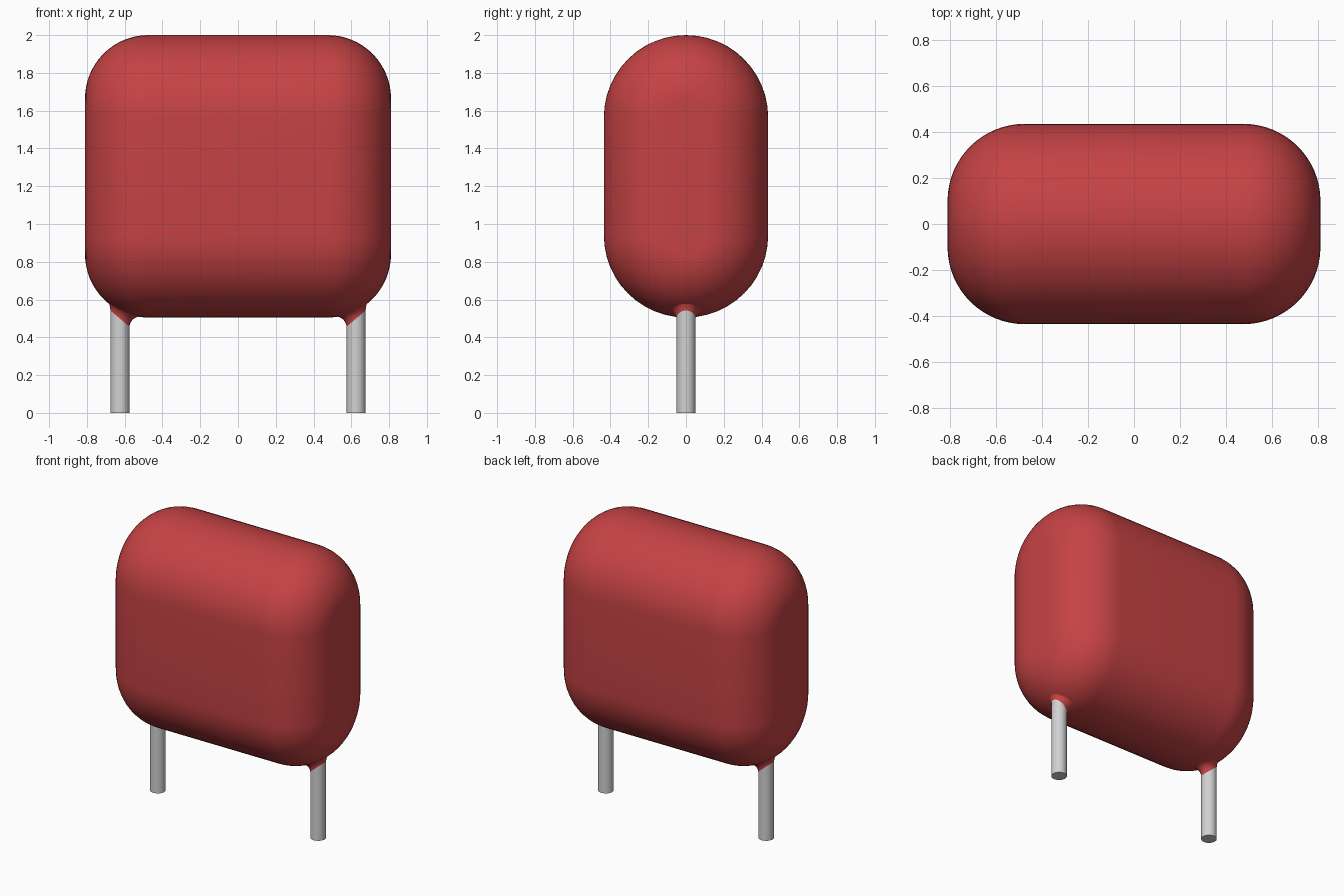
import bpy, bmesh, math

if "Cube" in bpy.data.objects:
    bpy.data.objects.remove(bpy.data.objects["Cube"], do_unlink=True)

HALF_X = 0.475            # straight half length before the end rounding
END_R = 0.335             # rounding radius of both ends
CORE_R = 0.10             # radius left on the flat ends
Z_LOW, Z_HIGH = 0.94, 1.565   # centres of the lower and upper round edges
LEAD_X, LEAD_R = 0.625, 0.05


def material(name, colour):
    m = bpy.data.materials.new(name)
    m.use_nodes = True
    m.diffuse_color = (*colour, 1)
    bsdf = next(n for n in m.node_tree.nodes if n.type == 'BSDF_PRINCIPLED')
    bsdf.inputs["Base Color"].default_value = (*colour, 1)
    return m


red = material("red_coating", (0.56, 0.055, 0.058))
metal = material("tinned_metal", (0.64, 0.64, 0.64))


def loft(name, rings, mat, caps):
    """Skin closed rings of equal length, optionally closing both ends."""
    bm = bmesh.new()
    loops = [[bm.verts.new(p) for p in ring] for ring in rings]
    n = len(loops[0])
    for a, b in zip(loops, loops[1:]):
        for i in range(n):
            j = (i + 1) % n
            bm.faces.new((a[i], a[j], b[j], b[i]))
    if caps:
        bm.faces.new(loops[0])
        bm.faces.new(loops[-1])
        bmesh.ops.recalc_face_normals(bm, faces=bm.faces)
    mesh = bpy.data.meshes.new(name)
    bm.to_mesh(mesh)
    bm.free()
    mesh.materials.append(mat)
    obj = bpy.data.objects.new(name, mesh)
    bpy.context.collection.objects.link(obj)
    bpy.ops.object.select_all(action='DESELECT')
    obj.select_set(True)
    bpy.context.view_layer.objects.active = obj
    bpy.ops.object.shade_smooth_by_angle(angle=math.radians(35))
    return obj


def stadium(x, r, seg=24):
    """Upright stadium section at a given x."""
    pts = []
    for zc, start in ((Z_HIGH, 0), (Z_LOW, math.pi)):
        for i in range(seg + 1):
            a = start + math.pi * i / seg
            pts.append((x, r * math.cos(a), zc + r * math.sin(a)))
    return pts


def underside(x, y):
    """Height of the body's lower surface."""
    dx = max(0, abs(x) - HALF_X)
    r = CORE_R + math.sqrt(END_R ** 2 - dx ** 2)
    return Z_LOW - math.sqrt(r ** 2 - y ** 2)


# Body: stadium sections swelling out from each rounded end
STEPS = 16
half = []
for i in range(STEPS + 1):
    a = math.pi / 2 * i / STEPS
    half.append((HALF_X + END_R * math.sin(a), CORE_R + END_R * math.cos(a)))
sections = [(-x, r) for x, r in reversed(half)] + half
loft("body", [stadium(x, r) for x, r in sections], red, True)

SIDES = 32
angles = [2 * math.pi * i / SIDES for i in range(SIDES)]
for label, side in (("left", 1), ("right", -1)):
    # Straight wire lead
    loft(label + "_lead",
         [[(side * LEAD_X + LEAD_R * math.cos(a), LEAD_R * math.sin(a), z)
           for a in angles] for z in (0, 0.7)], metal, True)

    # Coating collar: slanted lower rim flaring up into the body
    rings = []
    for k in range(9):
        t = math.pi / 2 * k / 8
        ring = []
        for a in angles:
            c, s = math.cos(a), math.sin(a)     # c = 1 points outward
            r_top = LEAD_R + 0.04 - 0.02 * c
            z_rim = 0.499 + 0.043 * c
            z_top = underside(LEAD_X + r_top * c, r_top * s) + 0.003
            r = LEAD_R + 0.001 + (r_top - LEAD_R) * (1 - math.cos(t))
            z = z_rim + (z_top - z_rim) * math.sin(t)
            ring.append((side * (LEAD_X + r * c), side * r * s, z))
        rings.append(ring)
    loft(label + "_collar", [list(reversed(r)) for r in rings], red, False).data.flip_normals()
